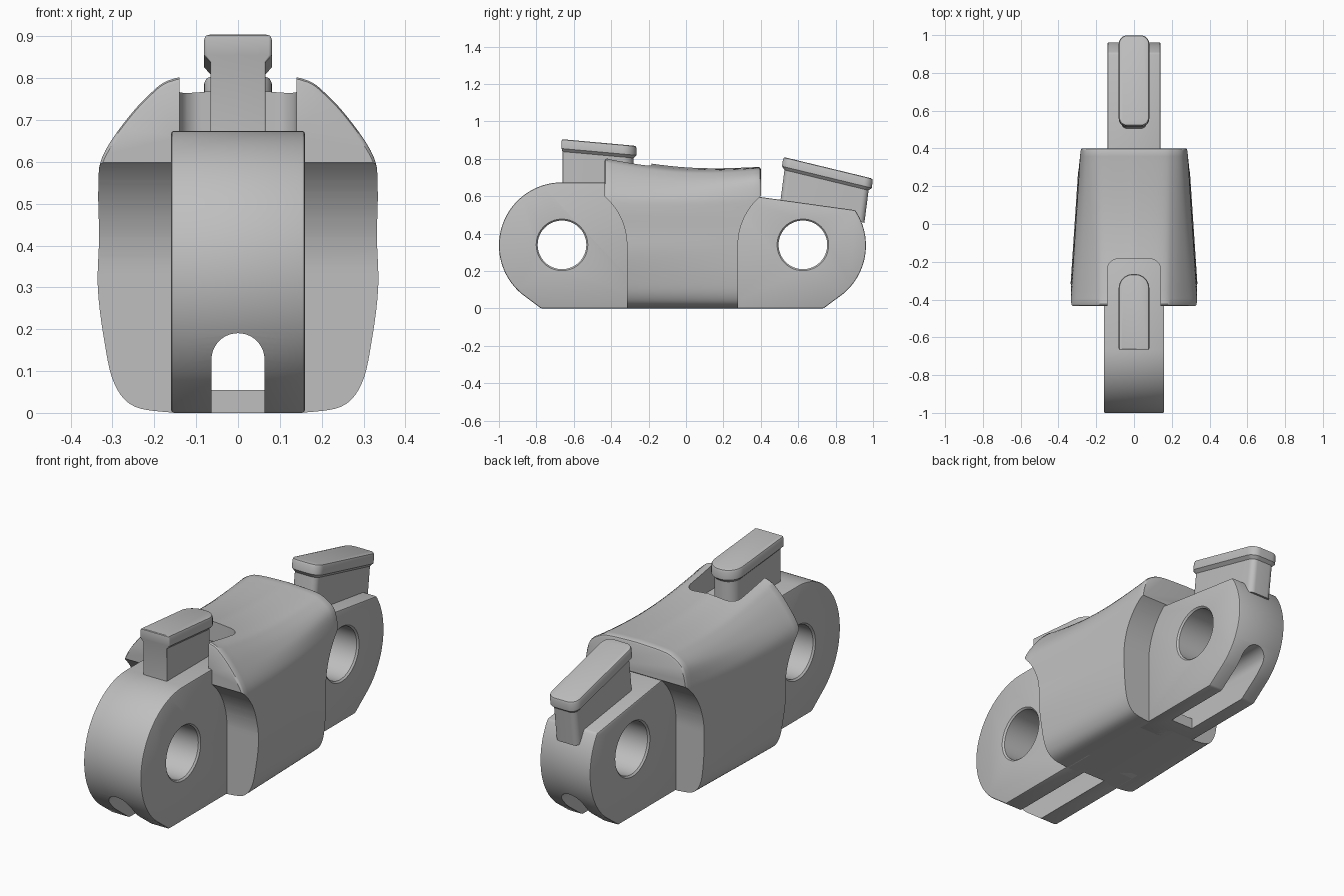
import bpy, bmesh, math

old = bpy.data.objects.get("Cube")
if old:
    bpy.data.objects.remove(old, do_unlink=True)

steel = bpy.data.materials.new("plain grey steel")
steel.use_nodes = True
GREY = (0.52, 0.52, 0.52, 1)
steel.diffuse_color = GREY
steel.node_tree.nodes["Principled BSDF"].inputs["Base Color"].default_value = GREY


def loft(name, rings):
    """Closed solid skinned through equal-length rings of points."""
    bm = bmesh.new()
    rows = [[bm.verts.new(p) for p in ring] for ring in rings]
    n = len(rows[0])
    for a, b in zip(rows, rows[1:]):
        for i in range(n):
            j = (i + 1) % n
            bm.faces.new((a[i], a[j], b[j], b[i]))
    bm.faces.new(rows[0][::-1])
    bm.faces.new(rows[-1])
    bmesh.ops.recalc_face_normals(bm, faces=bm.faces)
    mesh = bpy.data.meshes.new(name)
    bm.to_mesh(mesh)
    bm.free()
    mesh.materials.append(steel)
    ob = bpy.data.objects.new(name, mesh)
    bpy.context.collection.objects.link(ob)
    return ob


def prism(name, axis, points, a, b):
    place = {"x": lambda u, v, d: (d, u, v),
             "y": lambda u, v, d: (u, d, v),
             "z": lambda u, v, d: (u, v, d)}[axis]
    return loft(name, [[place(u, v, d) for u, v in points] for d in (a, b)])


def arc(cu, cv, r, start, end, steps=32):
    angles = [math.radians(start + (end - start) * i / steps) for i in range(steps + 1)]
    return [(cu + r * math.cos(t), cv + r * math.sin(t)) for t in angles]


def finish(ob, cutters=(), bevel=0, angle=30):
    """Round the edges, subtract the cutters and shade smooth."""
    bpy.ops.object.select_all(action="DESELECT")
    ob.select_set(True)
    bpy.context.view_layer.objects.active = ob
    if bevel:
        mod = ob.modifiers.new("round", "BEVEL")
        mod.width, mod.segments = bevel, 2
        bpy.ops.object.modifier_apply(modifier=mod.name)
    for cutter in cutters:
        mod = ob.modifiers.new("cut", "BOOLEAN")
        mod.operation, mod.solver, mod.object = "DIFFERENCE", "EXACT", cutter
        bpy.ops.object.modifier_apply(modifier=mod.name)
    bpy.ops.object.shade_smooth_by_angle(angle=math.radians(angle))


def smooth_path(pts, steps=5):
    """Catmull-Rom curve through the points."""
    pts = [pts[0]] + pts + [pts[-1]]
    out = []
    for p0, p1, p2, p3 in zip(pts, pts[1:], pts[2:], pts[3:]):
        for i in range(steps):
            t = i / steps
            out.append(tuple(b + t * (c - a) / 2 + t * t * (a - 2.5 * b + 2 * c - d / 2)
                             + t ** 3 * (1.5 * (b - c) + (d - a) / 2)
                             for a, b, c, d in zip(p0, p1, p2, p3)))
    return out + [pts[-1]]


# Shared dimensions
FRONT, REAR, MID = -0.663, 0.625, 0.337
SLOT, FAR = 0.0635, 1.2


# Cutters: lower passage, open lug grooves, pin holes, end clearances, top pocket
def arch(name, floor, a, b):
    top = arc(0, 0.127, SLOT, 0, 180, 24)
    return prism(name, "y", [(-SLOT, floor), (SLOT, floor)] + top, a, b)


def pin_hole(name, y, half):
    sides = ((-half - 0.01, 0.148), (-half + 0.008, 0.13),
             (half - 0.008, 0.13), (half + 0.01, 0.148))
    return loft(name, [[(x, u, v) for u, v in arc(y, 0.34, r, 0, 354.375, 63)] for x, r in sides])


def clearance(name, y, side):
    curve = arc(y, MID, 0.347, 0, 90) if side < 0 else arc(y, MID, 0.347, 180, 90)
    edge = y - side * 0.347
    out = side * FAR
    return prism(name, "x", [(edge, -0.1)] + curve + [(out, 0.684), (out, -0.1)], -1, 1)


passage = arch("passage_cutter", 0.055, -FAR, FAR)
front_groove = arch("front_groove_cutter", -0.1, -FAR, -0.3)
rear_groove = arch("rear_groove_cutter", -0.1, 0.36, FAR)
front_hole = pin_hole("front_hole_cutter", FRONT, 0.16)
rear_hole = pin_hole("rear_hole_cutter", REAR, 0.14)
front_gap = clearance("front_clearance_cutter", FRONT, -1)
rear_gap = clearance("rear_clearance_cutter", REAR, 1)
pocket = prism("pocket_cutter", "z", [(-0.14, -1), (0.14, -1)] + arc(0.085, -0.24, 0.055, 0, 90, 10)
               + arc(-0.085, -0.24, 0.055, 90, 180, 10), 0.66, 1)
cutters = [passage, front_groove, rear_groove, front_hole, rear_hole, front_gap, rear_gap, pocket]

# Front lug
front_lug = prism("front_lug", "x", [(-0.15, 0.674)] + arc(FRONT, MID, MID, 90, 230, 48)
                  + [(-0.775, 0), (-0.15, 0)], -0.16, 0.16)
finish(front_lug, [front_hole, passage, front_groove], 0.007)

# Rear lug with sloping top
rear_lug = prism("rear_lug", "x", [(0.2, 0.623)] + arc(REAR, MID, MID, 34, -50, 36)
                 + [(0.735, 0), (0.2, 0)], -0.14, 0.14)
finish(rear_lug, [rear_hole, passage, rear_groove], 0.007)

# Body: half outlines at both ends, blended along the length
front_half = [(0, 0.82), (0.15, 0.8), (0.21, 0.763), (0.275, 0.69), (0.325, 0.61), (0.338, 0.53),
              (0.339, 0.42), (0.343, 0.3), (0.325, 0.17), (0.3, 0.07), (0.25, 0.015), (0.15, 0)]
rear_half = [(0, 0.757), (0.15, 0.75), (0.21, 0.732), (0.26, 0.69), (0.28, 0.61), (0.284, 0.53),
             (0.286, 0.42), (0.288, 0.3), (0.285, 0.17), (0.27, 0.07), (0.23, 0.015), (0.15, 0)]
front_half, rear_half = smooth_path(front_half), smooth_path(rear_half)


def section(t, y, trim=0):
    half = []
    for (xa, za), (xb, zb) in zip(front_half, rear_half):
        z = za + (zb - za) * t
        z -= (0.033 * math.sin(math.pi * t) + trim) * max(0, min(1, (z - 0.5) / 0.2))
        half.append(((xa + (xb - xa) * t) * (1 - trim), y, z))
    return half + [(-x, yy, z) for x, yy, z in half[:0:-1]]


BACK, START, STEPS = 0.4, -0.435, 20
rings = [section(0, START, 0.012), section(0, START + 0.004, 0.004)]
rings += [section(i / STEPS, START + (BACK - START) * i / STEPS + (0.012 if i == 0 else 0))
          for i in range(STEPS)]
rings += [section(1, BACK - 0.012), section(1, BACK - 0.004, 0.004), section(1, BACK, 0.012)]
body = loft("body", rings)
finish(body, [front_gap, rear_gap, pocket, passage, front_groove, rear_groove], angle=35)


# Keys: post with a flared cap, sheared to follow the slope
def key(name, y0, y1, top, slope, lean, r0, r1, depth, flush):
    layers = ((depth, 0.015), (0.066, 0.015), (0.05, 0), (0.012, 0), (0.003, 0.004), (0, 0.014))
    rings = []
    for drop, inset in layers:
        w = 0.081 - inset
        a, b = y0 + inset * flush, y1 - inset
        plan = []
        for sx, y, r, start in ((1, a, r0, -90), (1, b, r1, 0), (-1, b, r1, 90), (-1, a, r0, 180)):
            r = max(r - inset, 0.004)
            cy = y + r if y == a else y - r
            plan += arc(sx * (w - r), cy, r, start, start + 90, 8)
        rings.append([(u, v - lean * drop, top + slope * (v - y0) - drop) for u, v in plan])
    finish(loft(name, rings))


key("front_key", -0.665, -0.265, 0.905, -0.09, 0, 0.008, 0.075, 0.25, 0.3)
key("rear_key", 0.52, 1.0, 0.81, -0.242, 0.13, 0.045, 0.045, 0.24, 1)

for cutter in cutters:
    bpy.data.objects.remove(cutter, do_unlink=True)
